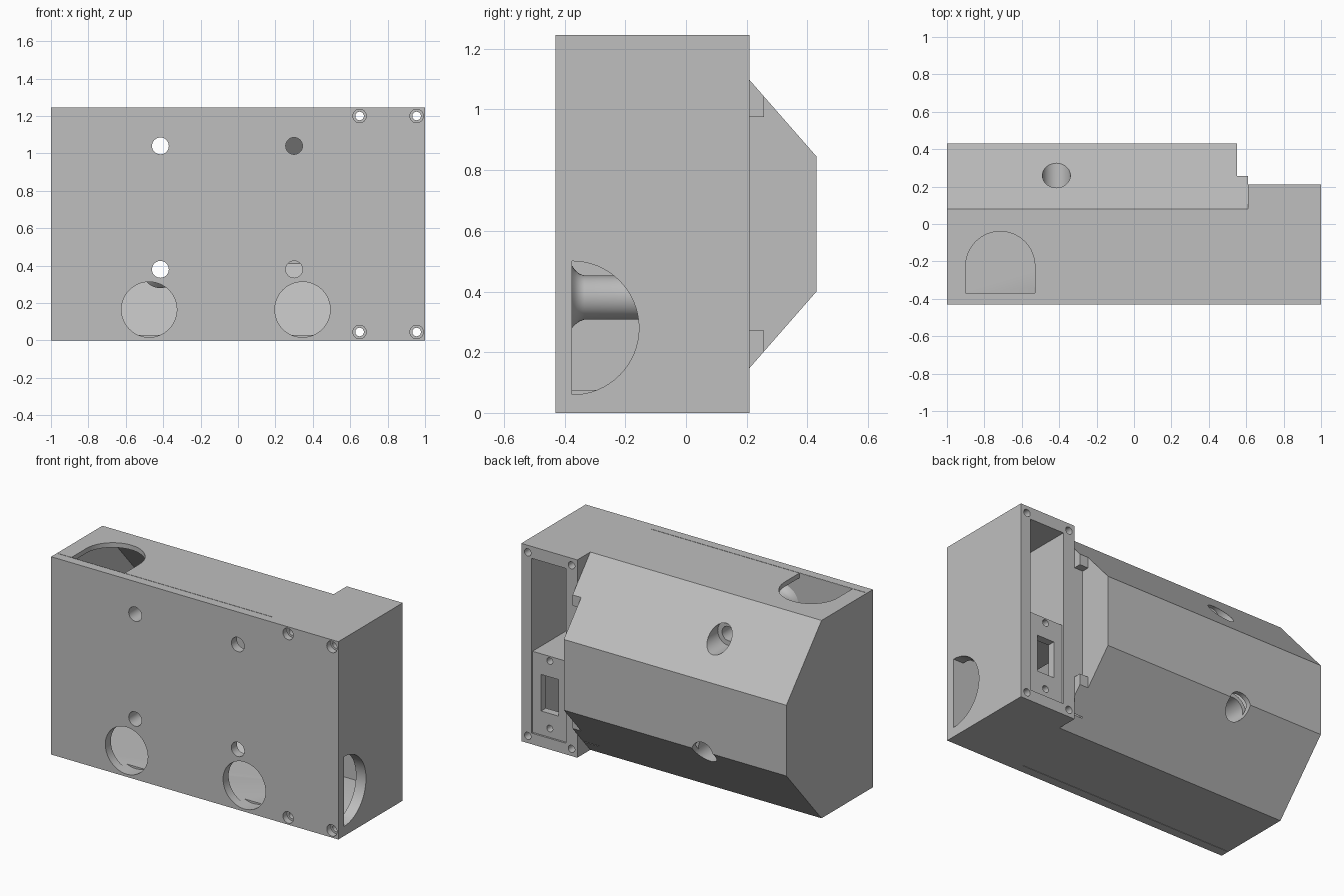
import bpy, bmesh
from math import sin, cos, pi

if "Cube" in bpy.data.objects:
    bpy.data.objects.remove(bpy.data.objects["Cube"], do_unlink=True)

grey = bpy.data.materials.new("light_grey")
grey.use_nodes = True
colour = (0.52, 0.52, 0.52, 1)
grey.diffuse_color = colour
grey.node_tree.nodes["Principled BSDF"].inputs["Base Color"].default_value = colour

H = 1.245          # casing height
MID = H / 2
FRONT, BACK, FLANGE = -0.43, 0.43, 0.21


def loft(name, rings):
    """Closed solid through rings that have equal point counts."""
    bm = bmesh.new()
    rows = [[bm.verts.new(p) for p in ring] for ring in rings]
    n = len(rows[0])
    for a, b in zip(rows, rows[1:]):
        for i in range(n):
            j = (i + 1) % n
            bm.faces.new((a[i], a[j], b[j], b[i]))
    bm.faces.new(rows[0])
    bm.faces.new(rows[-1])
    bmesh.ops.recalc_face_normals(bm, faces=bm.faces)
    me = bpy.data.meshes.new(name)
    bm.to_mesh(me)
    bm.free()
    me.materials.append(grey)
    ob = bpy.data.objects.new(name, me)
    bpy.context.collection.objects.link(ob)
    return ob


def box(name, x, y, z):
    return loft(name, [[(x[0], v, w), (x[1], v, w), (x[1], v, z[1 if w == z[0] else 0]),
                        (x[0], v, z[1 if w == z[0] else 0])] for v in y for w in z[:1]])


def prism_x(name, yz, x0, x1):
    return loft(name, [[(x, y, z) for y, z in yz] for x in (x0, x1)])


def round_y(name, cx, cz, profile, n=40):
    """Turned solid along y; profile holds (y, radius) pairs."""
    angles = [2 * pi * i / n for i in range(n)]
    return loft(name, [[(cx + r * cos(a), y, cz + r * sin(a)) for a in angles]
                       for y, r in profile])


def combine(target, tool, op="DIFFERENCE"):
    tool.hide_render = True
    mod = target.modifiers.new(tool.name, "BOOLEAN")
    mod.operation, mod.solver, mod.object = op, "EXACT", tool
    bpy.context.view_layer.update()
    graph = bpy.context.evaluated_depsgraph_get()
    me = bpy.data.meshes.new_from_object(target.evaluated_get(graph))
    target.modifiers.clear()
    target.data = me
    bpy.data.objects.remove(tool, do_unlink=True)


# Outer block and hollow interior
casing = box("casing", (-1, 1), (FRONT, BACK), (0, H))
upper = [(-0.375, H - 0.03), (0.066, H - 0.03), (0.40, 0.834)]
inner = upper + [(y, H - z) for y, z in reversed(upper)]
combine(casing, prism_x("cavity", inner, -0.97, 0.52))

# Screw tubes with flared ends, running front to back
tube = [(-0.40, 0.105), (-0.375, 0.105), (-0.366, 0.091), (-0.352, 0.079), (-0.335, 0.0725),
        (0.08, 0.0725), (0.11, 0.1), (0.36, 0.1)]
TUBE_X, SCREW_Z = -0.415, (0.38, 1.04)
for z in SCREW_Z:
    combine(casing, round_y("screw_tube", TUBE_X, z, tube), "UNION")

# Sloped back, mirrored above and below
wedge = [(0.01, 1.325), (0.50, 0.765), (0.50, 1.325)]
combine(casing, prism_x("upper_slope", wedge, -1.1, 0.61))
combine(casing, prism_x("lower_slope", [(y, H - z) for y, z in wedge], -1.1, 0.61))

# Step down to the end flange, and the gap between the two tabs
combine(casing, box("flange_step", (0.61, 1.1), (FLANGE, 0.6), (-0.1, 1.4)))
combine(casing, box("hump_end", (0.55, 0.7), (0.257, 0.6), (-0.1, 1.4)))
combine(casing, box("tab_gap", (0.55, 0.7), (FLANGE, 0.3), (0.272, 0.975)))

# Through holes and counterbores of the screw tubes, plain holes beside them
for z in SCREW_Z:
    combine(casing, round_y("tube_bore", TUBE_X, z, [(-0.5, 0.045), (0.6, 0.045)]))
    combine(casing, round_y("tube_counterbore", TUBE_X, z, [(0.17, 0.075), (0.6, 0.075)]))
    combine(casing, round_y("front_hole", 0.3, z, [(-0.5, 0.045), (-0.3, 0.045)]))

# Large round openings in the front
for x in (-0.475, 0.345):
    combine(casing, round_y("front_opening", x, 0.165, [(-0.5, 0.148), (-0.34, 0.148)], 64))

# Arched opening in the top
arc = [pi * i / 32 for i in range(33)]
arch = [(-0.9, -0.37), (-0.53, -0.37)] + [(-0.715 + 0.185 * cos(a), -0.225 + 0.185 * sin(a))
                                          for a in arc]
combine(casing, loft("top_arch", [[(x, y, z) for x, y in arch] for z in (1.18, 1.3)]))

# Deep pocket and lower passage in the flange end
combine(casing, box("deep_pocket", (0.69, 0.93), (-0.37, 0.3), (0.58, 1.17)))
combine(casing, box("lower_passage", (0.50, 0.93), (-0.375, 0.15), (0.075, 0.54)))

# Half-round opening in the side
half = [(-0.375 + 0.22 * sin(a), 0.28 + 0.22 * cos(a)) for a in arc]
combine(casing, prism_x("side_opening", half, 0.92, 1.1))

# Recessed socket panel with its window and two screw holes
combine(casing, box("panel_recess", (0.69, 0.93), (0.198, 0.3), (0.07, 0.59)))
combine(casing, box("panel_window", (0.75, 0.87), (0.1, 0.3), (0.22, 0.45)))
for z in (0.125, 0.55):
    combine(casing, round_y("panel_screw_hole", 0.81, z, [(0.12, 0.021), (0.3, 0.021)], 24))

# Corner screw holes with countersunk fronts
for x in (0.65, 0.955):
    for z in (0.045, H - 0.045):
        combine(casing, round_y("corner_hole", x, z, [(-0.5, 0.023), (0.3, 0.023)], 24))
        combine(casing, round_y("corner_sink", x, z, [(-0.5, 0.036), (-0.39, 0.036)], 24))

# Fine seam along the top and bottom
for z in (0, H):
    combine(casing, box("seam", (-0.99, 0.5), (-0.374, -0.371), (z - 0.005, z + 0.005)))

bpy.ops.object.select_all(action="DESELECT")
casing.select_set(True)
bpy.context.view_layer.objects.active = casing
bpy.ops.object.shade_smooth_by_angle()
